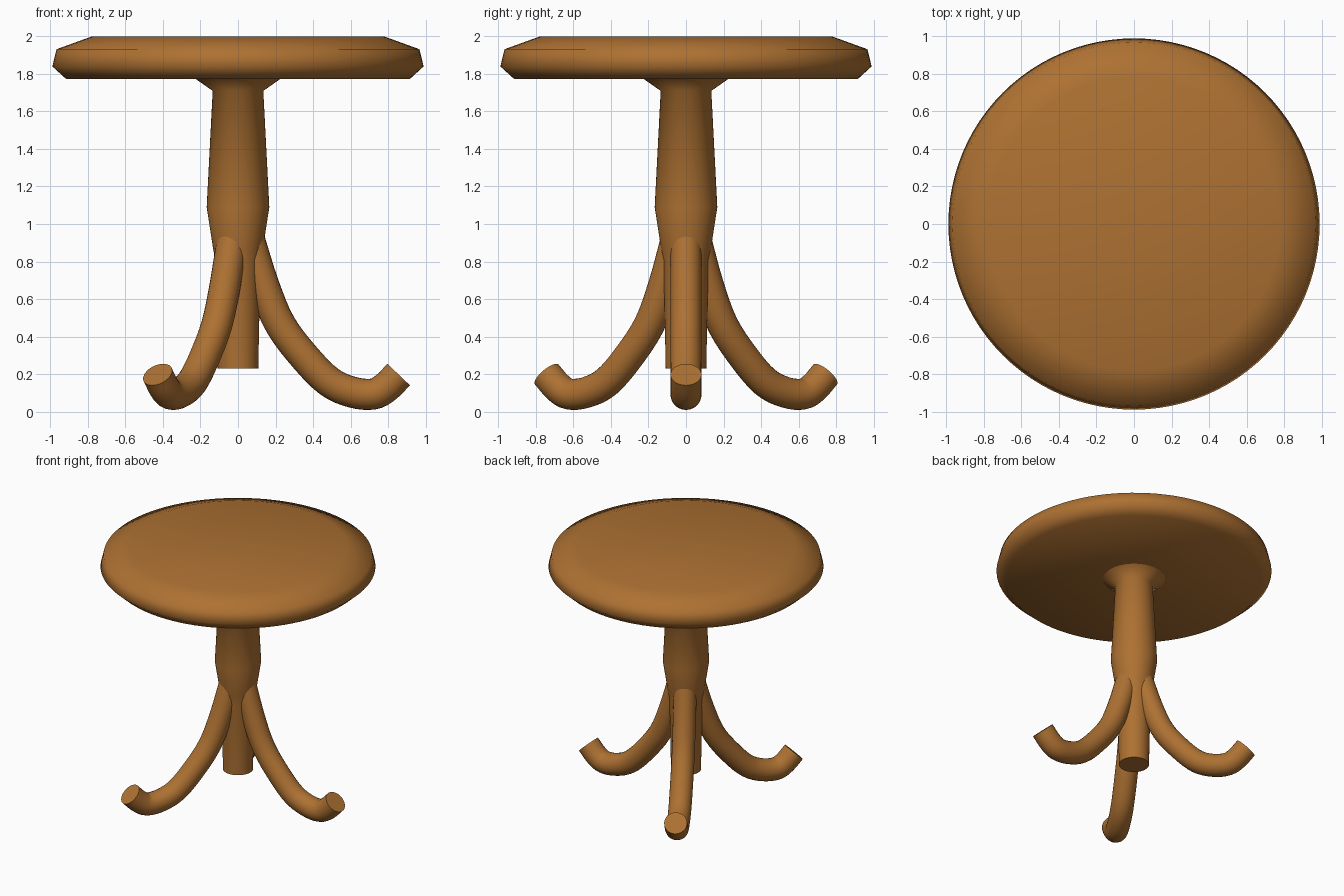
import bpy, bmesh, math
from mathutils import Vector

if "Cube" in bpy.data.objects:
    bpy.data.objects.remove(bpy.data.objects["Cube"])

wood = bpy.data.materials.new("warm brown wood")
wood.diffuse_color = (0.42, 0.165, 0.032, 1)
wood.use_nodes = True
wood.node_tree.nodes["Principled BSDF"].inputs["Base Color"].default_value = wood.diffuse_color


def finish(bm, name):
    bmesh.ops.recalc_face_normals(bm, faces=bm.faces)
    me = bpy.data.meshes.new(name)
    bm.to_mesh(me)
    bm.free()
    me.materials.append(wood)
    ob = bpy.data.objects.new(name, me)
    bpy.context.collection.objects.link(ob)
    bpy.ops.object.select_all(action='DESELECT')
    ob.select_set(True)
    bpy.context.view_layer.objects.active = ob
    bpy.ops.object.shade_smooth_by_angle(angle=math.radians(65))
    return ob


def skin(rings, name):
    """Join a list of point rings into a capped tube."""
    bm = bmesh.new()
    vs = [[bm.verts.new(p) for p in r] for r in rings]
    n = len(vs[0])
    for a, b in zip(vs, vs[1:]):
        for i in range(n):
            j = (i + 1) % n
            bm.faces.new((a[i], a[j], b[j], b[i]))
    bm.faces.new(vs[0])
    bm.faces.new(vs[-1])
    return finish(bm, name)


def lathe(profile, name, n=64):
    return skin([[(r * math.cos(2 * math.pi * i / n), r * math.sin(2 * math.pi * i / n), z)
                  for i in range(n)] for r, z in profile], name)


def smooth_path(pts, steps=4):
    """Catmull-Rom interpolation through the points."""
    p = [Vector(q) for q in pts]
    p = [2 * p[0] - p[1]] + p + [2 * p[-1] - p[-2]]
    out = []
    for i in range(1, len(p) - 2):
        a, b, c, d = p[i - 1:i + 3]
        for k in range(steps):
            t = k / steps
            out.append(0.5 * (2 * b + (c - a) * t + (2 * a - 5 * b + 4 * c - d) * t * t
                              + (3 * b - a - 3 * c + d) * t ** 3))
    out.append(p[-2])
    return out


# Round top with bevelled rim
lathe([(0.915, 1.772), (0.99, 1.84), (0.968, 1.932), (0.78, 2.0)], "table_top", 96)

# Turned column with flared head
lathe([(0.108, 0.23), (0.12, 0.8), (0.133, 0.87), (0.167, 1.09),
       (0.135, 1.71), (0.235, 1.78)], "column", 48)

# Three curved legs with upturned feet; path is (radius, height)
path = smooth_path([(0.035, 1.0), (0.06, 0.92), (0.135, 0.68), (0.226, 0.463), (0.36, 0.285),
                    (0.488, 0.158), (0.61, 0.103), (0.72, 0.093), (0.79, 0.13), (0.857, 0.197)])
R, N = 0.083, 24
for k in range(3):
    ang = k * 2 * math.pi / 3
    out, side = Vector((math.cos(ang), math.sin(ang), 0)), Vector((-math.sin(ang), math.cos(ang), 0))
    rings = []
    for i, c in enumerate(path):
        t = (path[min(i + 1, len(path) - 1)] - path[max(i - 1, 0)]).normalized()
        nrm = out * -t.y + Vector((0, 0, t.x))
        centre = out * c.x + Vector((0, 0, c.y))
        rings.append([centre + R * (nrm * math.cos(2 * math.pi * j / N) + side * math.sin(2 * math.pi * j / N))
                      for j in range(N)])
    skin(rings, f"leg_{k + 1}")
